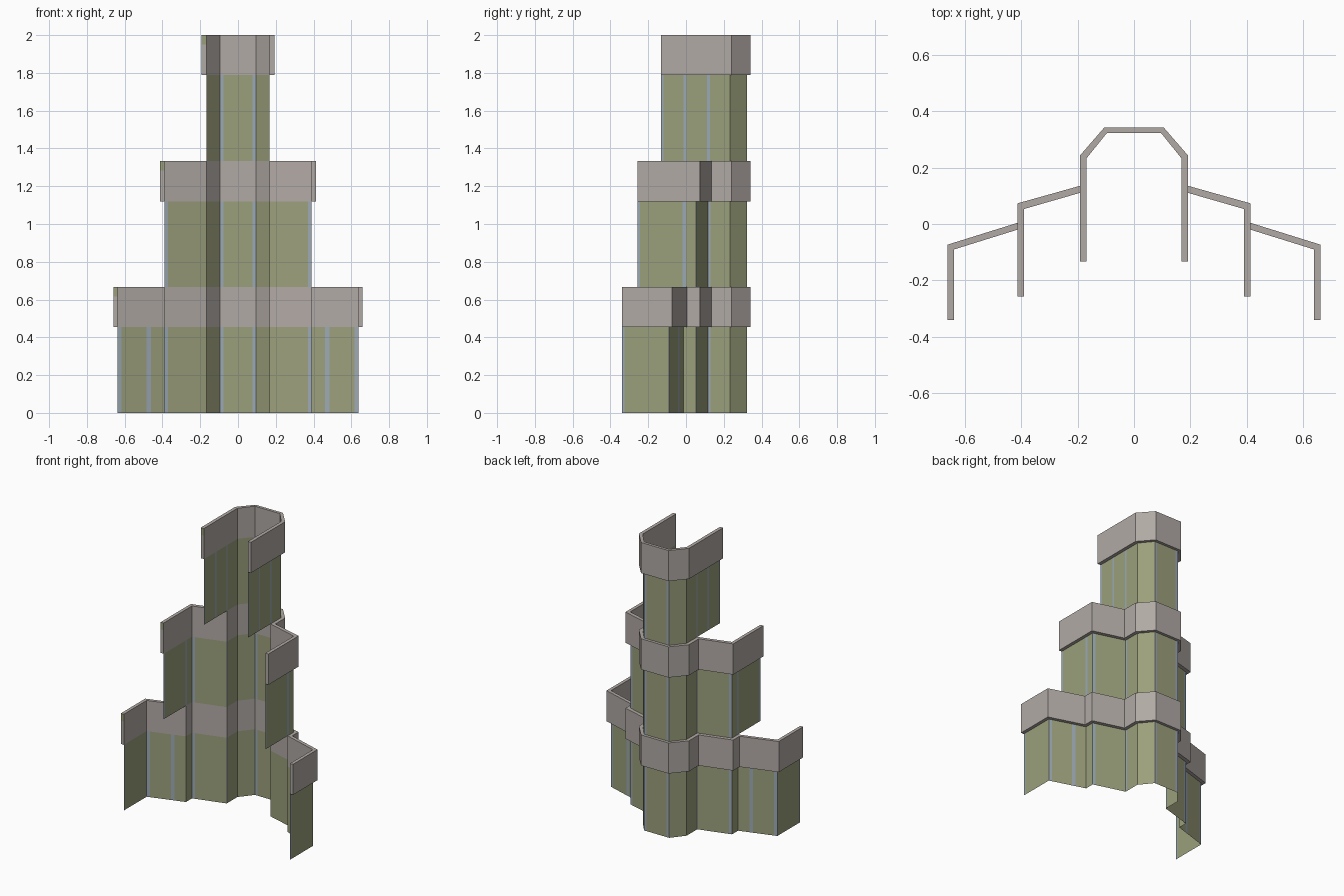
import bpy, bmesh

if "Cube" in bpy.data.objects:
    bpy.data.objects.remove(bpy.data.objects["Cube"])


def material(name, rgb):
    m = bpy.data.materials.new(name)
    m.diffuse_color = (*rgb, 1)
    m.use_nodes = True
    m.node_tree.nodes["Principled BSDF"].inputs["Base Color"].default_value = m.diffuse_color
    return m


GREEN = material("olive wall", (0.33, 0.35, 0.20))
BLUE = material("blue grey trim", (0.33, 0.40, 0.46))
GREY = material("warm grey parapet", (0.44, 0.40, 0.375))


def mirrored(pts):
    # complete a left half profile with its right half
    return pts + [(-x, y) for x, y in reversed(pts)]


def make_object(name, bm, mats):
    me = bpy.data.meshes.new(name)
    bm.to_mesh(me)
    bm.free()
    for m in mats:
        me.materials.append(m)
    bpy.context.collection.objects.link(bpy.data.objects.new(name, me))


def wall(name, half, stripes, z0, z1):
    # thin wall sheet, each panel cut into plain and trim columns
    pts = mirrored(half)
    right = [[(1 - b, 1 - a) for a, b in reversed(s)] for s in reversed(stripes)]
    back = [(0, 0.1), (0.9, 1)]
    bm = bmesh.new()
    for p, q, cuts in zip(pts, pts[1:], stripes + [back] + right):
        ts = sorted({0.0, 1.0, *[float(t) for c in cuts for t in c]})
        for a, b in zip(ts, ts[1:]):
            A, B = [(p[0] + (q[0] - p[0]) * t, p[1] + (q[1] - p[1]) * t) for t in (a, b)]
            vs = [bm.verts.new(v) for v in ((*A, z0), (*A, z1), (*B, z1), (*B, z0))]
            f = bm.faces.new(vs)
            mid = (a + b) / 2
            f.material_index = int(any(c < mid < d for c, d in cuts))
    bmesh.ops.remove_doubles(bm, verts=bm.verts, dist=1e-5)
    make_object(name, bm, [GREEN, BLUE])


def parapet(name, half_in, half_out, z0, z1):
    # thick band projecting outward from the wall top
    inner, outer = mirrored(half_in), mirrored(half_out)
    bm = bmesh.new()
    levels = (z0, z1 - 0.05, z1)
    rings = [[[bm.verts.new((*p, z)) for z in (z0, z1)] for p in (i, o)]
             for i, o in zip(inner, outer)]
    for (i0, o0), (i1, o1) in zip(rings, rings[1:]):
        bm.faces.new((o0[0], o0[1], o1[1], o1[0]))
        bm.faces.new((i0[0], i1[0], i1[1], i0[1]))
        bm.faces.new((i0[1], i1[1], o1[1], o0[1]))
        bm.faces.new((i0[0], o0[0], o1[0], i1[0]))
    i, o = rings[-1]
    bm.faces.new((i[0], o[0], o[1], i[1]))
    # left end cap has an olive patch at its top
    for k in range(2):
        a, b = levels[k], levels[k + 1]
        vs = [bm.verts.new(v) for v in ((*outer[0], a), (*inner[0], a),
                                        (*inner[0], b), (*outer[0], b))]
        bm.faces.new(vs).material_index = k
    make_object(name, bm, [GREY, GREEN])


# left half profiles: walls follow the inner line, parapets reach the outer line
nose_in = [(-0.168, 0.233), (-0.096, 0.322)]
nose_out = [(-0.192, 0.242), (-0.105, 0.342)]
mid_in = [(-0.39, 0.053), (-0.168, 0.117)] + nose_in
mid_out = [(-0.413, 0.073), (-0.192, 0.135)] + nose_out
low_in = [(-0.637, -0.09), (-0.39, -0.013)] + mid_in
low_out = [(-0.66, -0.073), (-0.413, 0.004)] + mid_out

tiers = [
    ("lower", -0.34, low_in, low_out, 0.0, 0.455, 0.667,
     [[(0, .06)], [(0, .08), (.62, .71)], [], [(0, .09)], [(0, .12)], []]),
    ("middle", -0.257, mid_in, mid_out, 0.667, 1.12, 1.333,
     [[(0, .04), (.77, .83)], [(0, .09)], [(0, .12)], []]),
    ("upper", -0.133, nose_in, nose_out, 1.333, 1.788, 2.0,
     [[(0, .035), (.33, .37), (.67, .71)], []]),
]
for name, y_end, p_in, p_out, z0, z1, z2, stripes in tiers:
    p_in = [(p_in[0][0], y_end)] + p_in
    p_out = [(p_out[0][0], y_end)] + p_out
    wall(name + "_wall", p_in, stripes, z0, z1)
    parapet(name + "_parapet", p_in, p_out, z1, z2)
